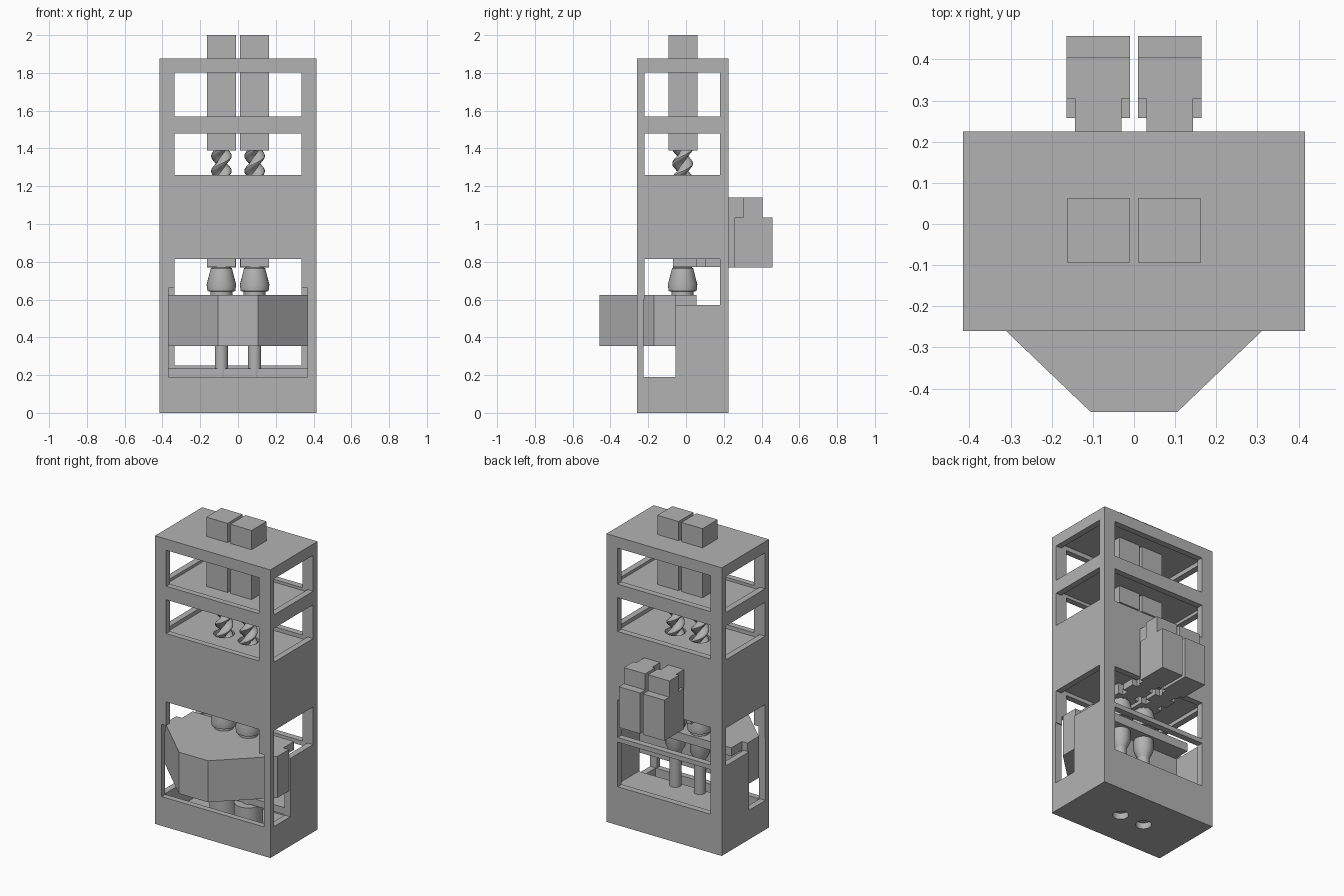
import bpy, bmesh, math

if "Cube" in bpy.data.objects:
    bpy.data.objects.remove(bpy.data.objects["Cube"], do_unlink=True)

grey = bpy.data.materials.new("plain grey")
grey.use_nodes = True
grey.diffuse_color = (0.45, 0.45, 0.45, 1)
grey.node_tree.nodes["Principled BSDF"].inputs["Base Color"].default_value = grey.diffuse_color


def make(name, bm, smooth=False):
    bmesh.ops.recalc_face_normals(bm, faces=bm.faces[:])
    mesh = bpy.data.meshes.new(name)
    bm.to_mesh(mesh)
    bm.free()
    mesh.materials.append(grey)
    ob = bpy.data.objects.new(name, mesh)
    bpy.context.scene.collection.objects.link(ob)
    bpy.ops.object.select_all(action='DESELECT')
    ob.select_set(True)
    bpy.context.view_layer.objects.active = ob
    if smooth:
        bpy.ops.object.shade_smooth_by_angle(angle=math.radians(35))
    return ob


def loft(name, rings, smooth=False):
    """Skin a list of equal-length point rings and cap both ends."""
    bm = bmesh.new()
    loops = [[bm.verts.new(p) for p in ring] for ring in rings]
    n = len(loops[0])
    for a, b in zip(loops, loops[1:]):
        for i in range(n):
            j = (i + 1) % n
            bm.faces.new((a[i], a[j], b[j], b[i]))
    bm.faces.new(loops[0][::-1])
    bm.faces.new(loops[-1])
    return make(name, bm, smooth)


def prism(name, outline, z0, z1):
    return loft(name, [[(x, y, z) for x, y in outline] for z in (z0, z1)])


def box(name, x0, x1, y0, y1, z0, z1):
    return prism(name, [(x0, y0), (x1, y0), (x1, y1), (x0, y1)], z0, z1)


def lathe(name, x, y, profile, n=32):
    turn = [2 * math.pi * i / n for i in range(n)]
    return loft(name, [[(x + r * math.cos(a), y + r * math.sin(a), z) for a in turn]
                       for r, z in profile], True)


def cut(target, cutter):
    mod = target.modifiers.new("cut", 'BOOLEAN')
    mod.operation, mod.solver, mod.object = 'DIFFERENCE', 'EXACT', cutter
    bpy.ops.object.select_all(action='DESELECT')
    target.select_set(True)
    bpy.context.view_layer.objects.active = target
    bpy.ops.object.modifier_apply(modifier=mod.name)
    bpy.data.objects.remove(cutter, do_unlink=True)


# Cabinet: outer block, hollowed rooms, then window openings
W, FRONT, BACK, TOP = 0.415, -0.26, 0.225, 1.875
AXIS_Y = -0.018
cabinet = box("cabinet", -W, W, FRONT, BACK, 0, TOP)
for z0, z1 in ((1.55, 1.83), (1.235, 1.50), (0.05, 0.84)):
    cut(cabinet, box("room", -0.375, 0.375, -0.222, 0.184, z0, z1))
for z0, z1 in ((1.568, 1.802), (1.26, 1.48)):
    cut(cabinet, box("window", -0.335, 0.335, -1, 1, z0, z1))
    cut(cabinet, box("window", -1, 1, -0.22, 0.18, z0, z1))
cut(cabinet, box("window", -0.368, 0.368, -1, -0.2, 0.19, 0.66))
cut(cabinet, box("window", -0.335, 0.335, -1, -0.2, 0.6, 0.815))
for z0, z1 in ((0.25, 0.54), (0.57, 0.815)):
    cut(cabinet, box("window", -0.335, 0.335, 0.15, 1, z0, z1))
cut(cabinet, box("window", -1, 1, -0.22, 0.18, 0.57, 0.815))
cut(cabinet, box("window", -1, 1, -0.225, -0.055, 0.19, 0.6))

# Floor slab behind the pipes
rear_floor = box("rear_floor", -0.375, 0.375, -0.05, 0.184, 0.19, 0.235)

# Hopper bin with chamfered front, and the plate that carries it
bin_body = prism("front_bin", [(-0.405, -0.055), (-0.405, -0.17), (-0.105, -0.457),
                               (0.105, -0.457), (0.405, -0.17), (0.405, -0.055)], 0.355, 0.625)
box("carrier_plate", -0.365, 0.365, -0.055, 0.055, 0.57, 0.625)

for side, tag in ((1, "left"), (-1, "right")):
    cx = side * 0.088

    def part(name, x0, x1, *rest):
        """Box given by distances from the middle, put on the current side."""
        a, b = sorted((side * x0, side * x1))
        return box(tag + "_" + name, a, b, *rest)

    # Holes for the screw and the outlet under the base
    for r, z0, z1 in ((0.062, 1.1, 1.3), (0.047, -0.1, 0.04)):
        cut(cabinet, lathe("hole", cx, AXIS_Y, [(r, z0), (r, z1)]))

    # Tall drive box through the shelves and roof
    part("drive_box", 0.010, 0.163, -0.093, 0.062, 1.39, 2.0)

    # Twin-lobed twisted screw
    rings = []
    for k in range(37):
        z = 1.1 + 0.3 * k / 36
        ring = []
        for i in range(24):
            t = 2 * math.pi * i / 24
            r = 0.022 + 0.033 * abs(math.cos(t)) ** 1.5
            a = t + 2 * math.pi * z / 0.16
            ring.append((cx + r * math.cos(a), AXIS_Y + r * math.sin(a), z))
        rings.append(ring)
    loft(tag + "_screw", rings, True)

    # Bell-shaped nozzle, lower nozzle, pipe and outlet cup
    lathe(tag + "_nozzle", cx, AXIS_Y, [(0.058, 0.60), (0.058, 0.642), (0.074, 0.645), (0.078, 0.68),
                                        (0.056, 0.765), (0.05, 0.77), (0.05, 0.85)])
    lathe(tag + "_lower_nozzle", cx, AXIS_Y, [(0.035, 0.45), (0.058, 0.5), (0.058, 0.58)])
    lathe(tag + "_pipe", cx, AXIS_Y, [(0.035, 0.18), (0.035, 0.46)])
    lathe(tag + "_outlet_cup", cx, AXIS_Y, [(0.085, 0.045), (0.085, 0.185)])

    # Feed bar running from the nozzle to the rear motor
    part("nozzle_collar", 0.012, 0.164, -0.07, 0.055, 0.772, 0.845)
    part("feed_bar", 0.045, 0.13, 0.05, 0.26, 0.772, 0.815)
    part("feed_bar_end", 0.012, 0.164, 0.10, 0.182, 0.772, 0.815)

    # Rear motor: body, raised head and neck to the back wall
    part("motor_body", 0.010, 0.164, 0.257, 0.457, 0.77, 1.035)
    part("motor_head", 0.010, 0.164, 0.305, 0.405, 1.03, 1.14)
    part("motor_neck", 0.030, 0.143, 0.22, 0.31, 0.77, 1.14)
